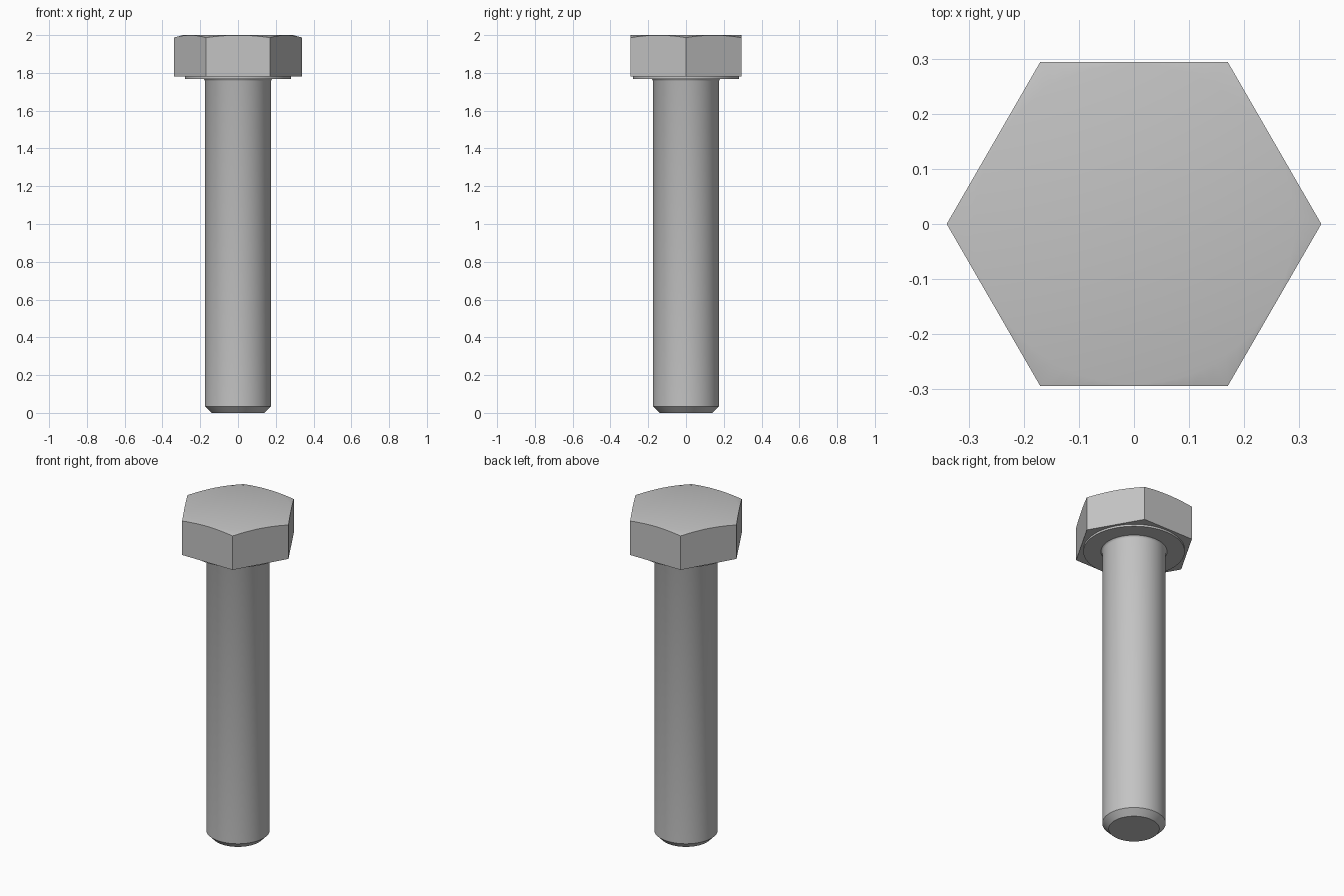
import bpy, bmesh, math

cube = bpy.data.objects.get("Cube")
if cube:
    bpy.data.objects.remove(cube, do_unlink=True)

steel = bpy.data.materials.new("plain grey steel")
steel.use_nodes = True
grey = (0.55, 0.55, 0.55, 1)
steel.diffuse_color = grey
steel.node_tree.nodes["Principled BSDF"].inputs["Base Color"].default_value = grey


def loft(name, rings):
    """Join closed rings of points from bottom to top and cap both ends."""
    bm = bmesh.new()
    loops = [[bm.verts.new(p) for p in ring] for ring in rings]
    n = len(loops[0])
    for low, high in zip(loops, loops[1:]):
        for i in range(n):
            j = (i + 1) % n
            bm.faces.new((low[i], low[j], high[j], high[i]))
    bm.faces.new(loops[0][::-1])
    bm.faces.new(loops[-1])
    mesh = bpy.data.meshes.new(name)
    bm.to_mesh(mesh)
    bm.free()
    mesh.materials.append(steel)
    obj = bpy.data.objects.new(name, mesh)
    bpy.context.collection.objects.link(obj)
    bpy.ops.object.select_all(action="DESELECT")
    obj.select_set(True)
    bpy.context.view_layer.objects.active = obj
    bpy.ops.object.shade_smooth_by_angle(angle=math.radians(30))
    return obj


def circle(r, z, n=72):
    return [(r * math.cos(math.tau * i / n), r * math.sin(math.tau * i / n), z)
            for i in range(n)]


# Hexagonal head, its top corners trimmed by a shallow cone
CORNER, FLAT, TOP, BASE = 0.34, 0.291, 2.0, 1.78
slope = math.tan(math.radians(15))
bottom, rim, crown = [], [], []
for x, y, _ in circle(1, 0):
    a = math.atan2(y, x) % (math.pi / 3) - math.pi / 6
    r = CORNER * math.cos(math.pi / 6) / math.cos(a)
    bottom.append((r * x, r * y, BASE))
    rim.append((r * x, r * y, TOP - (r - FLAT) * slope))
    crown.append((FLAT * x, FLAT * y, TOP))
loft("hex_head", [bottom, rim, crown])

# Thin round bearing face under the head
loft("washer_face", [circle(0.28, 1.768), circle(0.28, BASE + 0.005)])

# Shank with a chamfered tip and a small fillet under the head
profile = [(0.14, 0), (0.175, 0.035), (0.175, 1.757), (0.178, 1.764), (0.185, 1.77)]
loft("shank", [circle(r, z) for r, z in profile])
